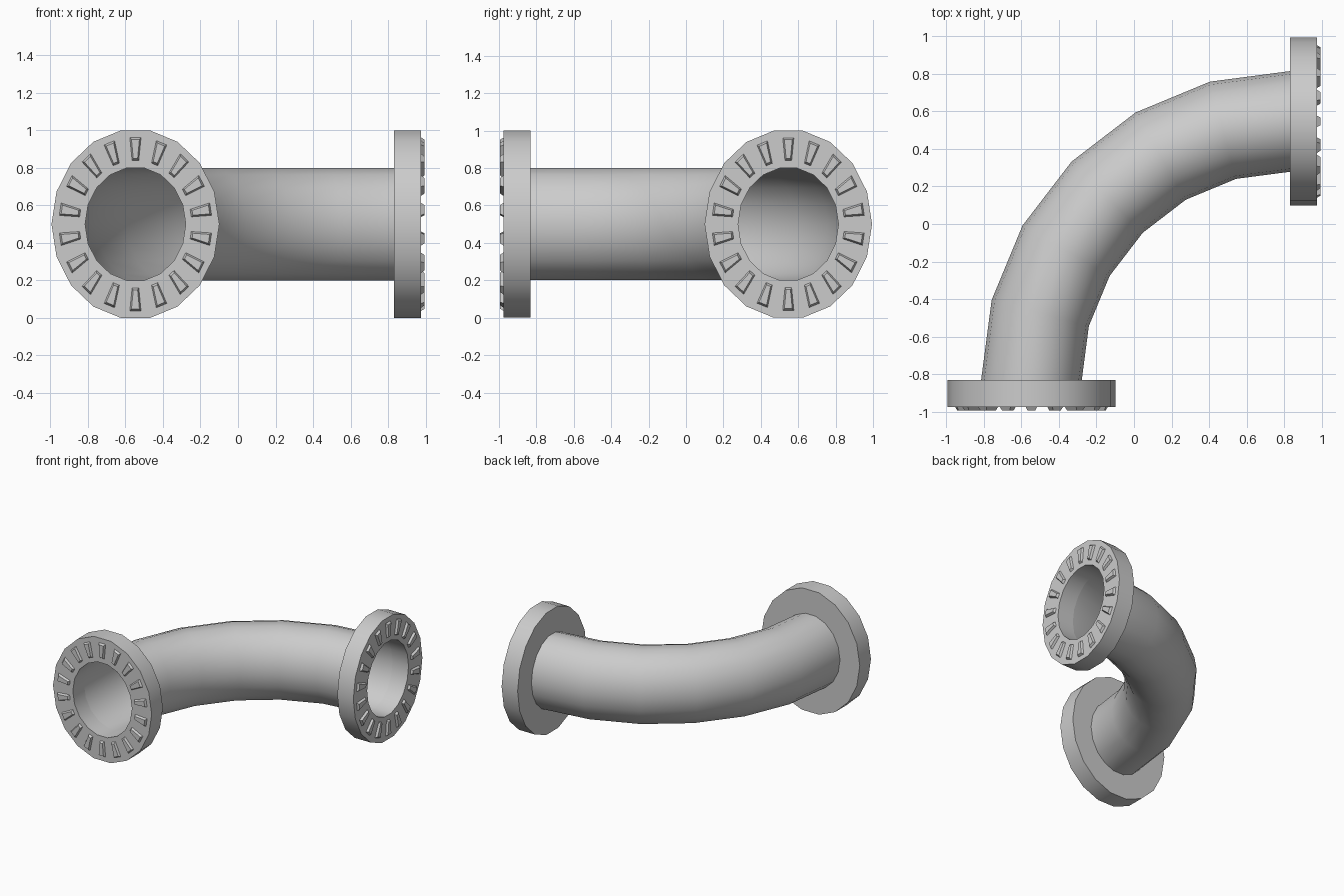
import bpy, bmesh
from math import sin, cos, pi, radians

if "Cube" in bpy.data.objects:
    bpy.data.objects.remove(bpy.data.objects["Cube"])

N = 18                 # sides of every ring
SX = 0.882             # rings are slightly narrower than tall
CX, CZ = -0.547, 0.5   # centre of the front opening
R_OUT, R_IN = 0.5077, 0.3043
BACK, FACE, TIP = 0.832, 0.977, 0.994
BEND = 1.379           # radius of the elbow's centre line


def place(u, v, w, side):
    """Flange coordinates to world: side 0 faces -y, side 1 faces +x."""
    x, y, z = CX + u * SX, -w, CZ + v
    return (x, y, z) if side == 0 else (-y, -x, z)


def finish(name, bm):
    bmesh.ops.recalc_face_normals(bm, faces=bm.faces[:])
    me = bpy.data.meshes.new(name)
    bm.to_mesh(me)
    bm.free()
    ob = bpy.data.objects.new(name, me)
    bpy.context.collection.objects.link(ob)
    bpy.ops.object.select_all(action='DESELECT')
    ob.select_set(True)
    bpy.context.view_layer.objects.active = ob
    bpy.ops.object.shade_smooth_by_angle(angle=radians(30))


def bridge(bm, a, b):
    for i in range(N):
        j = (i + 1) % N
        bm.faces.new((a[i], a[j], b[j], b[i]))


angles = [2 * pi * i / N for i in range(N)]

# Curved single-walled pipe: six straight segments through 90 degrees
bm = bmesh.new()
rings = []
for s in range(7):
    t = radians(15 * s)
    ring = []
    for a in angles:
        r = BEND - R_IN * SX * cos(a)
        ring.append(bm.verts.new((BACK - r * cos(t), -BACK + r * sin(t), CZ + R_IN * sin(a))))
    rings.append(ring)
for a, b in zip(rings, rings[1:]):
    bridge(bm, a, b)
finish("pipe", bm)

for side, label in enumerate(("front", "right")):
    # Flange: annular plate
    bm = bmesh.new()
    profile = [(R_IN, BACK), (R_OUT, BACK), (R_OUT, FACE), (R_IN, FACE)]
    rings = [[bm.verts.new(place(r * cos(a), r * sin(a), w, side)) for a in angles]
             for r, w in profile]
    for k in range(4):
        bridge(bm, rings[k], rings[(k + 1) % 4])
    finish(label + "_flange", bm)

    # Ring of tapered teeth, one in the middle of each flange side
    bm = bmesh.new()
    for a in angles:
        a += pi / N
        loops = []
        for r0, r1, h0, h1, w in ((0.338, 0.463, 0.021, 0.035, FACE - 0.002),
                                  (0.350, 0.452, 0.013, 0.024, TIP)):
            loops.append([bm.verts.new(place(r * cos(a) - h * sin(a), r * sin(a) + h * cos(a), w, side))
                          for r, h in ((r0, -h0), (r1, -h1), (r1, h1), (r0, h0))])
        b, t = loops
        bm.faces.new(t)
        bm.faces.new(b[::-1])
        for i in range(4):
            j = (i + 1) % 4
            bm.faces.new((b[i], b[j], t[j], t[i]))
    finish(label + "_teeth", bm)
